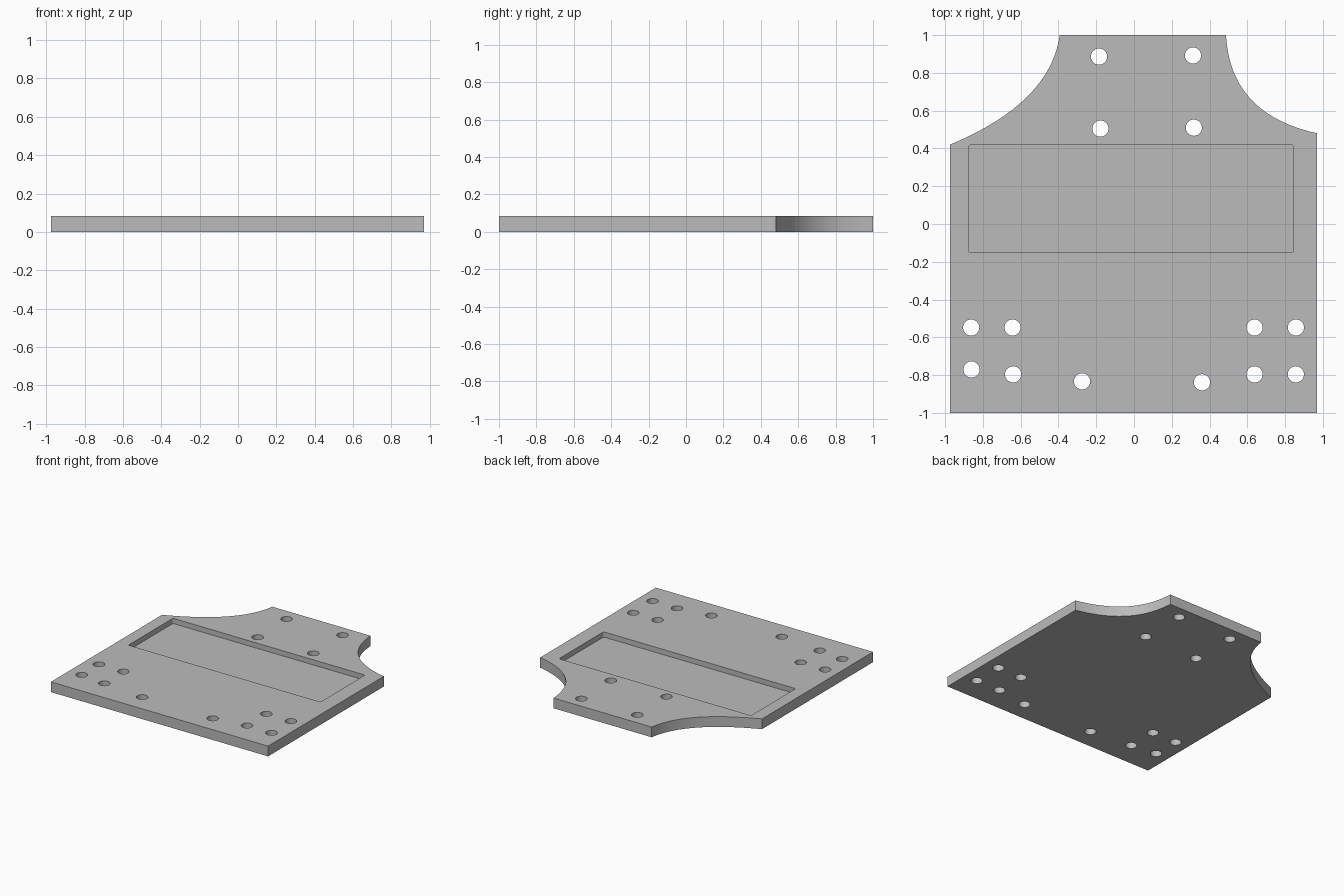
import bpy, bmesh
from math import pi, cos, sin
from mathutils import Vector

cube = bpy.data.objects.get("Cube")
if cube:
    bpy.data.objects.remove(cube, do_unlink=True)

THICK = 0.083
POCKET_DEPTH = 0.042
HOLE_RADIUS = 0.043

grey = bpy.data.materials.new("plain_grey")
grey.use_nodes = True
grey.diffuse_color = (0.5, 0.5, 0.5, 1)
grey.node_tree.nodes["Principled BSDF"].inputs["Base Color"].default_value = (0.5, 0.5, 0.5, 1)


def prism(name, outlines, z0, z1):
    """Extrude each closed outline from z0 to z1 into one object."""
    bm = bmesh.new()
    for outline in outlines:
        face = bm.faces.new([bm.verts.new((x, y, z0)) for x, y in outline])
        top = bmesh.ops.extrude_face_region(bm, geom=[face])["geom"]
        verts = [g for g in top if isinstance(g, bmesh.types.BMVert)]
        bmesh.ops.translate(bm, verts=verts, vec=(0, 0, z1 - z0))
    bmesh.ops.recalc_face_normals(bm, faces=bm.faces)
    mesh = bpy.data.meshes.new(name)
    bm.to_mesh(mesh)
    bm.free()
    mesh.materials.append(grey)
    ob = bpy.data.objects.new(name, mesh)
    bpy.context.collection.objects.link(ob)
    return ob


def sweep(a, control, b, steps=24):
    """Concave edge between two corners, pulled towards a control point."""
    a, c, b = Vector(a), Vector(control), Vector(b)
    return [tuple(a * (1 - t) ** 2 + c * 2 * t * (1 - t) + b * t * t)
            for t in (i / steps for i in range(steps + 1))]


def arc(x, y, r, start, end, steps):
    return [(x + r * cos(start + (end - start) * i / steps),
             y + r * sin(start + (end - start) * i / steps)) for i in range(steps + 1)]


def rounded_rectangle(x0, x1, y0, y1, r):
    corners = [(x1 - r, y1 - r), (x0 + r, y1 - r), (x0 + r, y0 + r), (x1 - r, y0 + r)]
    return [p for i, (x, y) in enumerate(corners)
            for p in arc(x, y, r, i * pi / 2, (i + 1) * pi / 2, 4)]


# Plate outline with two scooped shoulders
outline = [(-0.975, -1), (0.97, -1)]
outline += sweep((0.97, 0.48), (0.51, 0.58), (0.487, 1))
outline += sweep((-0.393, 1), (-0.445, 0.64), (-0.975, 0.42))
plate = prism("mounting_plate", [outline], 0, THICK)

# Shallow pocket in the upper face
pocket = prism("pocket_cutter", [rounded_rectangle(-0.875, 0.845, -0.152, 0.418, 0.012)],
               THICK - POCKET_DEPTH, THICK + 0.1)

# Screw holes: neck, corner groups and front edge
holes = [(-0.185, 0.886), (0.312, 0.892), (-0.178, 0.505), (0.317, 0.51),
         (-0.862, -0.548), (-0.643, -0.548), (-0.86, -0.77), (-0.64, -0.796),
         (-0.275, -0.833), (0.36, -0.838)]
holes += [(x, y) for x in (0.638, 0.857) for y in (-0.548, -0.796)]
screw_holes = prism("screw_hole_cutter",
                    [arc(x, y, HOLE_RADIUS, 0, 2 * pi, 32)[:-1] for x, y in holes],
                    -0.1, THICK + 0.1)

# Cut the plate, then drop the cutters
bpy.context.view_layer.objects.active = plate
for cutter in (pocket, screw_holes):
    cutter.hide_render = True
    cut = plate.modifiers.new(cutter.name, "BOOLEAN")
    cut.operation = "DIFFERENCE"
    cut.solver = "EXACT"
    cut.object = cutter
    bpy.ops.object.modifier_apply(modifier=cut.name)
    bpy.data.objects.remove(cutter, do_unlink=True)

# Smooth the curved walls, keep the rims crisp
bpy.ops.object.select_all(action="DESELECT")
plate.select_set(True)
bpy.ops.object.shade_smooth_by_angle(angle=pi / 6)
